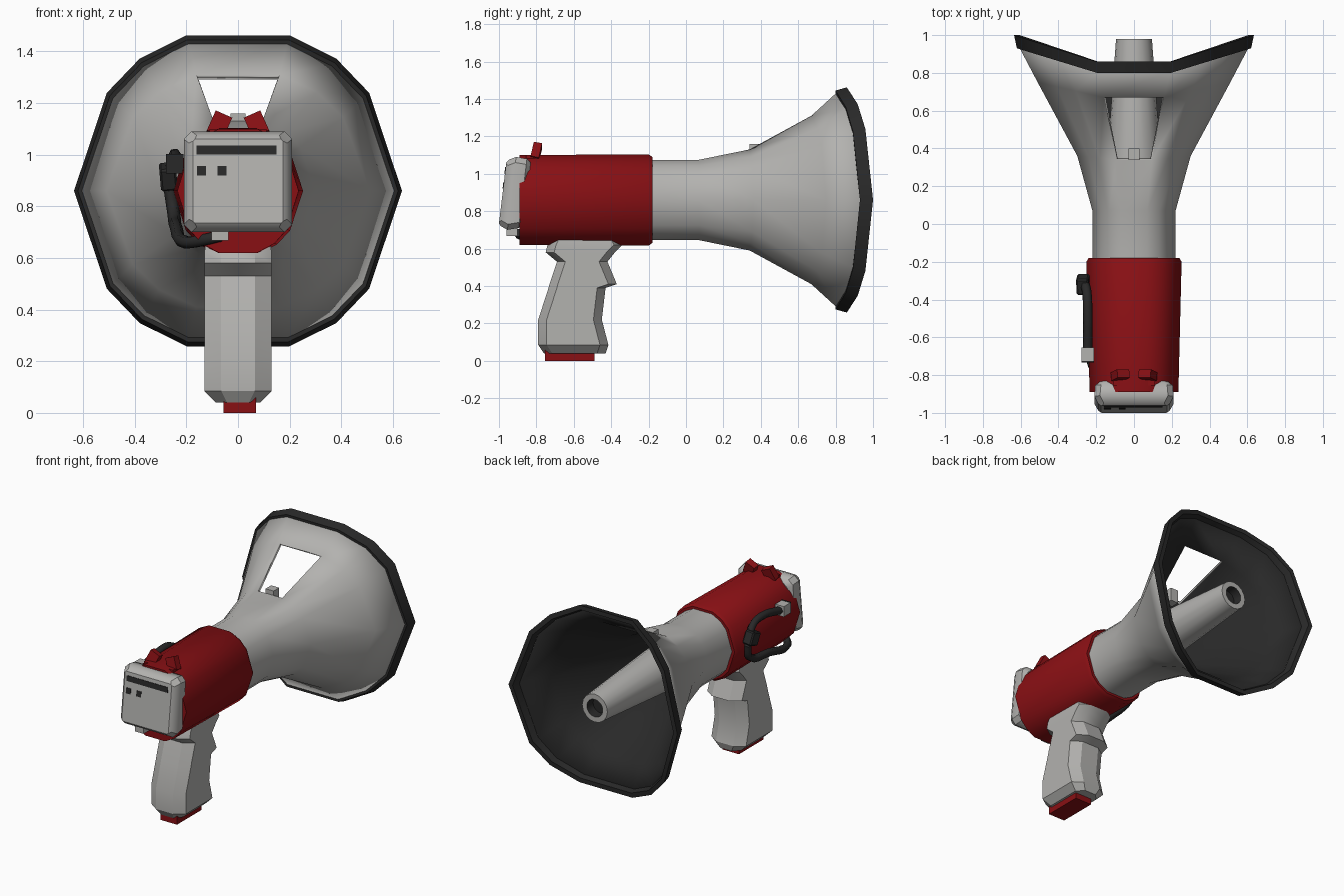
import bpy, bmesh, math
from mathutils import Vector, Matrix

cube = bpy.data.objects.get("Cube")
if cube:
    bpy.data.objects.remove(cube, do_unlink=True)


def material(name, rgb):
    m = bpy.data.materials.new(name)
    m.use_nodes = True
    m.diffuse_color = (*rgb, 1)
    m.node_tree.nodes["Principled BSDF"].inputs["Base Color"].default_value = (*rgb, 1)
    return m


GREY = material("light grey", (0.45, 0.445, 0.43))
RED = material("deep red", (0.25, 0.005, 0.007))
BLACK = material("black", (0.022, 0.022, 0.022))
AXIS_Z = 0.86


def finish(name, bm, mats, angle=40):
    """Smooth shading with sharp edges above the angle, then make the object."""
    for f in bm.faces:
        f.smooth = True
    for e in bm.edges:
        e.smooth = e.calc_face_angle(0) < math.radians(angle)
    me = bpy.data.meshes.new(name)
    bm.to_mesh(me)
    bm.free()
    for m in mats:
        me.materials.append(m)
    ob = bpy.data.objects.new(name, me)
    bpy.context.collection.objects.link(ob)
    return ob


def loft(rings, cap_start=True, cap_end=True, closed=False, skip=()):
    """Skin a list of equal-length point rings."""
    bm = bmesh.new()
    vs = [[bm.verts.new(p) for p in r] for r in rings]
    n = len(vs[0])
    pairs = len(vs) if closed else len(vs) - 1
    for j in range(pairs):
        a, b = vs[j], vs[(j + 1) % len(vs)]
        for i in range(n):
            if (j, i) not in skip:
                k = (i + 1) % n
                bm.faces.new((a[i], a[k], b[k], b[i]))
    if cap_start and not closed:
        bm.faces.new(vs[0])
    if cap_end and not closed:
        bm.faces.new(vs[-1])
    bmesh.ops.recalc_face_normals(bm, faces=bm.faces)
    return bm


def box(name, center, size, mat, rot=(0, 0, 0), bevel=0.0):
    bm = bmesh.new()
    bmesh.ops.create_cube(bm, size=1)
    bmesh.ops.scale(bm, vec=size, verts=bm.verts)
    if bevel:
        bmesh.ops.bevel(bm, geom=bm.edges[:], offset=bevel, segments=1, affect='EDGES')
    ob = finish(name, bm, [mat], 30)
    ob.location = center
    ob.rotation_euler = [math.radians(r) for r in rot]
    return ob


# Fourteen-sided cross-section shared by the horn, its rim and the body
QUARTER = [(0.315, 1), (0.6, 0.85), (0.8, 0.63)]
HALF = QUARTER + [(1, 0)] + [(x, -z) for x, z in reversed(QUARTER)]
SECTION = HALF + [(-x, z) for x, z in reversed(HALF)]
TOP_FACET = len(SECTION) - 1


def section(y_top, y_side, hx, hz):
    ring = []
    for x, z in SECTION:
        t = (abs(x) - 0.315) / 0.685
        ring.append((x * hx, y_top + (y_side - y_top) * t, AXIS_Z + z * hz))
    return ring


def chamfered(hx, cx, lo, hi, c):
    """Eight-point chamfered rectangle as (x, v) pairs."""
    return [(hx, lo + c), (hx, hi - c), (hx - cx, hi), (cx - hx, hi),
            (-hx, hi - c), (-hx, lo + c), (cx - hx, lo), (hx - cx, lo)]


# Horn, with the window left open in its top facet
horn_bm = loft([section(-0.2, -0.2, 0.22, 0.215), section(0.07, 0.07, 0.22, 0.215),
                section(0.34, 0.36, 0.30, 0.27), section(0.67, 0.75, 0.51, 0.45),
                section(0.81, 0.94, 0.61, 0.578)],
               cap_end=False, skip={(2, TOP_FACET)})
top_face = max(horn_bm.faces, key=lambda f: f.calc_center_median().z)
if top_face.normal.z < 0:
    bmesh.ops.reverse_faces(horn_bm, faces=horn_bm.faces)
horn = finish("horn", horn_bm, [GREY, BLACK])
shell = horn.modifiers.new("thickness", 'SOLIDIFY')
shell.thickness = 0.025
shell.offset = -1
shell.material_offset = 1

finish("horn_rim", loft([section(0.80, 0.93, 0.62, 0.585), section(0.86, 1.0, 0.635, 0.602),
                         section(0.86, 1.0, 0.605, 0.572), section(0.80, 0.93, 0.58, 0.55)],
                        closed=True), [BLACK], 40)

# Inner tube with a dark bore
def circle(r, y, n=16):
    return [(r * math.cos(math.tau * i / n), y, AXIS_Z + r * math.sin(math.tau * i / n))
            for i in range(n)]


tube_bm = loft([circle(0.15, 0.05), circle(0.145, 0.3), circle(0.095, 0.98),
                circle(0.06, 0.98), circle(0.055, 0.92)])
for f in tube_bm.faces:
    c = f.calc_center_median()
    inside = Vector((c.x, c.z - AXIS_Z)).length < 0.062
    f.material_index = 1 if inside and c.y > 0.9 else 0
finish("inner_tube", tube_bm, [GREY, BLACK])
box("sight", (0, 0.37, 1.115), (0.06, 0.06, 0.09), GREY)

# Body
finish("body", loft([section(-0.89, -0.89, 0.235, 0.24), section(-0.2, -0.2, 0.252, 0.244),
                     section(-0.18, -0.18, 0.24, 0.23)]), [RED])

# Control box on the front end, its face leaning back
def face_y(z):
    return -1.0 + (z - 0.735) * 0.12


def box_ring(hx, lo, hi, y, lean, c=0.03):
    return [(x, y + lean * (z - lo), z) for x, z in chamfered(hx, c, lo, hi, c)]


finish("control_box", loft([box_ring(0.18, 0.73, 1.06, -0.87, 0.12),
                            box_ring(0.205, 0.71, 1.08, -0.895, 0.12),
                            box_ring(0.21, 0.70, 1.09, -0.955, 0.12),
                            box_ring(0.19, 0.72, 1.075, -0.99, 0.12),
                            box_ring(0.175, 0.735, 1.06, -1.0, 0.12, 0.008)]), [GREY], 35)


def panel_mark(name, x0, x1, z0, z1):
    corners = [(x0, z0), (x1, z0), (x1, z1), (x0, z1)]
    finish(name, loft([[(x, face_y(z) + d, z) for x, z in corners]
                       for d in (-0.003, 0.003)]), [BLACK])


panel_mark("display_strip", -0.16, 0.15, 1.0, 1.035)
for i, x in enumerate((-0.158, -0.08)):
    panel_mark(f"panel_button_{i + 1}", x, x + 0.035, 0.92, 0.957)

# Red latch on top of the box
box("latch_plate", (0, -0.83, 1.085), (0.22, 0.05, 0.03), RED)
for side in (-1, 1):
    box(f"latch_knob_{'a' if side < 0 else 'b'}", (side * 0.073, -0.80, 1.115),
        (0.07, 0.045, 0.085), RED, rot=(-12, side * -24, 0))

# Pistol grip: height, front edge, back edge, half width
GRIP = [(0.66, -0.72, -0.36, 0.125), (0.62, -0.74, -0.34, 0.13), (0.58, -0.75, -0.38, 0.13),
        (0.53, -0.69, -0.42, 0.13), (0.41, -0.73, -0.37, 0.13), (0.39, -0.735, -0.43, 0.13),
        (0.22, -0.79, -0.45, 0.13), (0.085, -0.79, -0.415, 0.13), (0.04, -0.76, -0.43, 0.085)]
finish("grip", loft([[(x, y, z) for x, y in chamfered(hx, hx * 0.5, y0, y1, 0.045)]
                     for z, y0, y1, hx in GRIP]), [GREY], 32)
box("grip_base", (0.007, -0.622, 0.03), (0.125, 0.265, 0.06), RED)


# Cable looping along the side, with its clip and plugs
def cable(name, points):
    cu = bpy.data.curves.new(name, 'CURVE')
    cu.dimensions = '3D'
    cu.bevel_depth = 0.025
    cu.bevel_resolution = 1
    cu.resolution_u = 4
    cu.use_fill_caps = True
    sp = cu.splines.new('BEZIER')
    sp.bezier_points.add(len(points) - 1)
    for bp, p in zip(sp.bezier_points, points):
        bp.co = p
        bp.handle_left_type = bp.handle_right_type = 'AUTO'
    cu.materials.append(BLACK)
    bpy.context.collection.objects.link(bpy.data.objects.new(name, cu))


cable("lower_cable", [(-0.07, -0.9, 0.685), (-0.13, -0.88, 0.67), (-0.2, -0.8, 0.66),
                      (-0.24, -0.55, 0.72), (-0.25, -0.32, 0.78), (-0.265, -0.29, 0.88)])
cable("upper_cable", [(-0.265, -0.3, 0.92), (-0.25, -0.36, 0.98), (-0.245, -0.46, 1.0),
                      (-0.245, -0.66, 0.965)])
box("cable_clip", (-0.27, -0.32, 0.915), (0.065, 0.09, 0.09), BLACK, rot=(20, -5, 0), bevel=0.008)
box("side_plug", (-0.245, -0.69, 0.965), (0.065, 0.07, 0.07), GREY)
box("side_plug_cap", (-0.245, -0.728, 0.965), (0.066, 0.008, 0.075), BLACK)
box("front_plug", (-0.07, -0.93, 0.69), (0.065, 0.06, 0.045), GREY)
